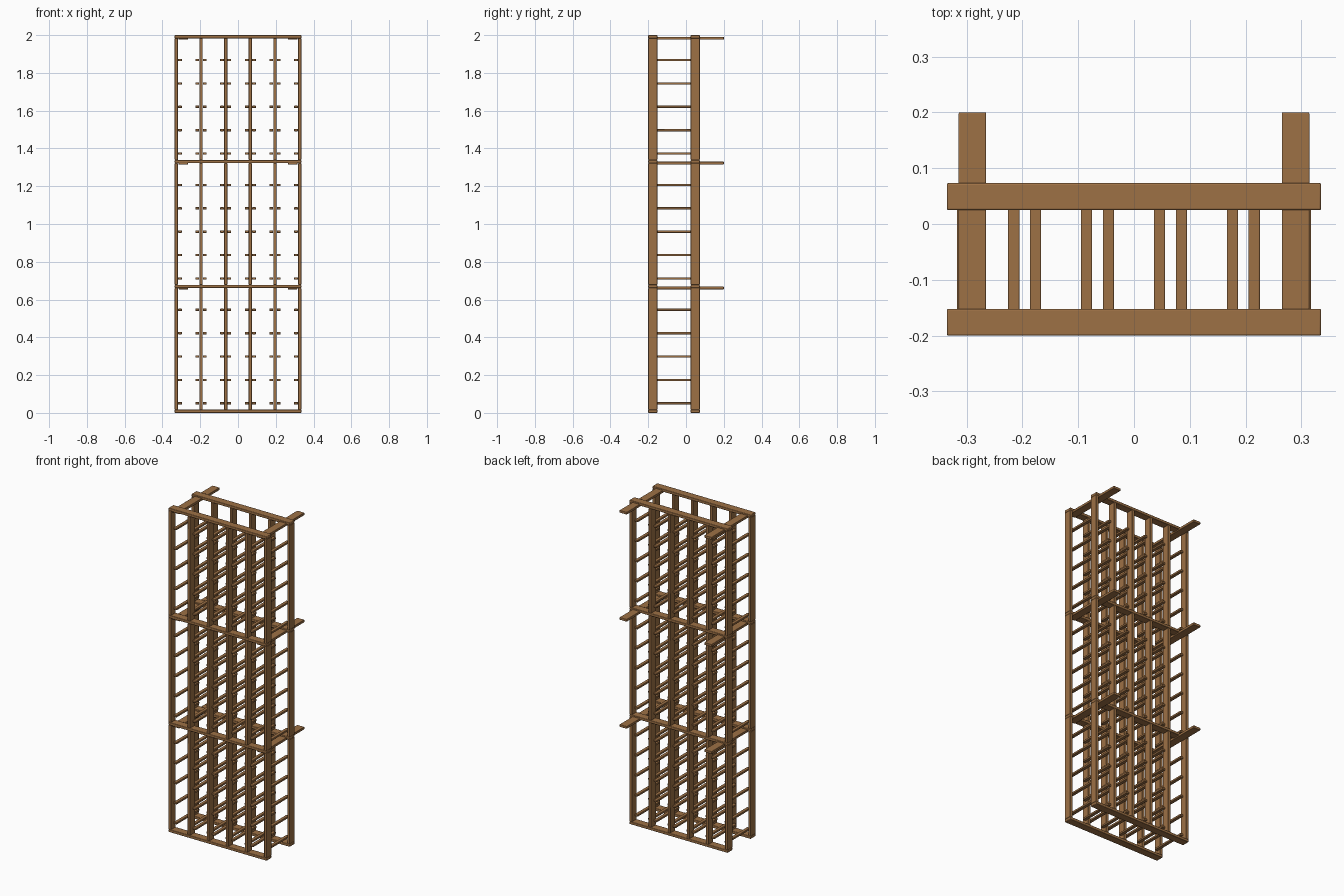
import bpy, bmesh

if "Cube" in bpy.data.objects:
    bpy.data.objects.remove(bpy.data.objects["Cube"])

wood = bpy.data.materials.new("warm brown wood")
wood.diffuse_color = (0.34, 0.165, 0.06, 1)
wood.use_nodes = True
wood.node_tree.nodes["Principled BSDF"].inputs["Base Color"].default_value = wood.diffuse_color


def bars(name, boxes, bevel):
    """One object made of many boxes, each (x0, x1, y0, y1, z0, z1)."""
    bm = bmesh.new()
    for x0, x1, y0, y1, z0, z1 in boxes:
        verts = bmesh.ops.create_cube(bm, size=1)["verts"]
        for v in verts:
            v.co = ((x0 + x1) / 2 + v.co.x * (x1 - x0),
                    (y0 + y1) / 2 + v.co.y * (y1 - y0),
                    (z0 + z1) / 2 + v.co.z * (z1 - z0))
    mesh = bpy.data.meshes.new(name)
    bm.to_mesh(mesh)
    bm.free()
    mesh.materials.append(wood)
    ob = bpy.data.objects.new(name, mesh)
    bpy.context.collection.objects.link(ob)
    mod = ob.modifiers.new("soft edges", 'BEVEL')
    mod.width = bevel
    mod.segments = 2
    mod.limit_method = 'ANGLE'
    bpy.context.view_layer.objects.active = ob
    ob.select_set(True)
    bpy.ops.object.shade_smooth_by_angle()
    ob.select_set(False)
    return ob


T = 0.017                                   # board thickness
PITCH = (2.0 - T) / 3                       # height of one tier
HALF = 0.335
ROWS = {"front": (-0.2, -0.152), "back": (0.025, 0.073)}
POSTS = [-0.3265 + i * 0.1306 for i in range(6)]

for row, (y0, y1) in ROWS.items():
    # horizontal rails at four levels
    bars(row + "_rails", [(-HALF, HALF, y0, y1, i * PITCH, i * PITCH + T)
                          for i in range(4)], 0.003)
    # uprights fitted between the rails
    bars(row + "_posts", [(x - T / 2, x + T / 2, y0, y1, i * PITCH + T, (i + 1) * PITCH)
                          for x in POSTS for i in range(3)], 0.002)

# bottle slats beside each upright, only on the inner side of the outermost ones
slats = []
for n, x in enumerate(POSTS):
    for side in (-1, 1):
        if (n == 0 and side < 0) or (n == 5 and side > 0):
            continue
        a, b = sorted((x + side * 0.0095, x + side * 0.0295))
        for tier in range(3):
            for k in range(5):
                z = 0.051 + tier * PITCH + k * 0.1237
                slats.append((a, b, -0.174, 0.048, z - 0.006, z + 0.006))
bars("bottle_slats", slats, 0.002)

# wall arms reaching out behind the rack
arms = []
for side in (-1, 1):
    a, b = sorted((side * 0.265, side * 0.314))
    for i in (1, 2, 3):
        z = i * PITCH + 0.001
        arms.append((a, b, -0.194, 0.2, z - 0.008, z + 0.007))
bars("wall_arms", arms, 0.002)
